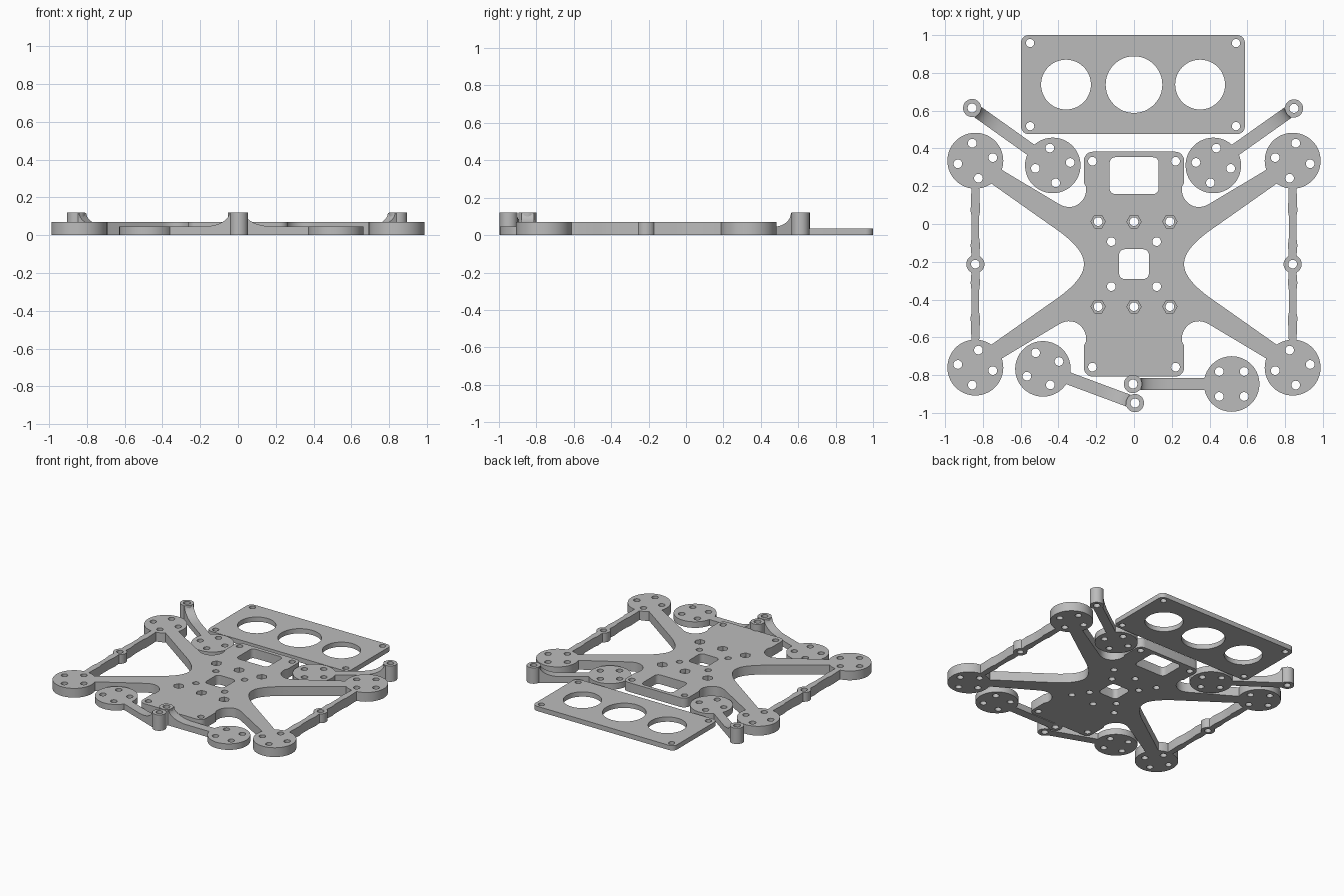
import bpy, bmesh, math
from mathutils import Matrix, Vector
from mathutils.geometry import interpolate_bezier

if "Cube" in bpy.data.objects:
    bpy.data.objects.remove(bpy.data.objects["Cube"])

grey = bpy.data.materials.new("grey_plastic")
grey.diffuse_color = (0.5, 0.5, 0.5, 1)
grey.use_nodes = True
grey.node_tree.nodes["Principled BSDF"].inputs["Base Color"].default_value = grey.diffuse_color


def arc(cx, cy, r, a0, a1, n):
    """Points on an arc, angles in degrees."""
    angles = [math.radians(a0 + (a1 - a0) * i / n) for i in range(n + 1)]
    return [(cx + r * math.cos(a), cy + r * math.sin(a)) for a in angles]


def circle(cx, cy, r, n=32, turn=0):
    return arc(cx, cy, r, turn, turn + 360, n)[:-1]


def rounded_rect(x0, x1, y0, y1, r):
    pts = []
    for cx, cy, a in ((x1 - r, y1 - r, 0), (x0 + r, y1 - r, 90),
                      (x0 + r, y0 + r, 180), (x1 - r, y0 + r, 270)):
        pts += arc(cx, cy, r, a, a + 90, 6)
    return pts


def bezier(a, b, c, d, n=14):
    return [(p.x, p.y) for p in interpolate_bezier(*[Vector(v) for v in (a, b, c, d)], n)]


def flip(pts, sx, sy):
    return [(x * sx, y * sy) for x, y in pts]


def slab(name, loops, z0, z1, place=Matrix()):
    """Extrude an outline with holes from z0 to z1, then place it."""
    cu = bpy.data.curves.new(name, 'CURVE')
    cu.dimensions, cu.fill_mode, cu.extrude = '2D', 'BOTH', (z1 - z0) / 2
    for pts in loops:
        clean = [p for i, p in enumerate(pts) if math.dist(p, pts[i - 1]) > 1e-4]
        sp = cu.splines.new('POLY')
        sp.points.add(len(clean) - 1)
        for q, p in zip(sp.points, clean):
            q.co = (p[0], p[1], 0, 1)
        sp.use_cyclic_u = True
    temp = bpy.data.objects.new("temp", cu)
    bpy.context.collection.objects.link(temp)
    dg = bpy.context.evaluated_depsgraph_get()
    me = bpy.data.meshes.new_from_object(temp.evaluated_get(dg))
    bpy.data.objects.remove(temp)
    me.name = name
    bm = bmesh.new()
    bm.from_mesh(me)
    bmesh.ops.remove_doubles(bm, verts=bm.verts, dist=1e-5)
    bmesh.ops.recalc_face_normals(bm, faces=bm.faces)
    bm.transform(place @ Matrix.Translation((0, 0, (z0 + z1) / 2)))
    bm.to_mesh(me)
    bm.free()
    ob = bpy.data.objects.new(name, me)
    bpy.context.collection.objects.link(ob)
    finish(me)
    return ob


def finish(me):
    me.materials.clear()
    me.materials.append(grey)
    me.shade_smooth()
    me.set_sharp_from_angle(angle=math.radians(30))


# --- Main frame: deck, four arms, motor mounts and side bars -------------
MX, MY, MR = 0.84, 0.5475, 0.148
bar = [(0.021, 0.40), (0.025, 0.28), (0.019, 0.25), (0.019, 0.15), (0.025, 0.10), (0.021, 0.05)]

quarter = arc(0.219, 0.549, 0.046, 90, 0, 6)
quarter += [(0.265, 0.43), (0.254, 0.41)]
quarter += bezier((0.254, 0.39), (0.254, 0.335), (0.32, 0.27), (0.40, 0.32))
quarter += arc(MX, MY, MR, 199, -82, 44)
quarter += [(MX + w, u) for w, u in bar[1:]]
quarter += arc(MX, 0, 0.048, 62, 0, 6)
outline = (quarter + flip(quarter, 1, -1)[::-1]
           + flip(quarter, -1, -1) + flip(quarter, -1, 1)[::-1])

# Open window between the arms and the side bar
half = arc(MX, 0, 0.048, 180, 118, 6)
half += [(MX - w, u) for w, u in bar[:0:-1]]
half += arc(MX, MY, MR, 262, 235, 5)
half += bezier((0.444, 0.207), (0.34, 0.137), (0.265, 0.07), (0.265, 0))
window = half + flip(half, 1, -1)[::-1]

holes = [window, flip(window, -1, 1),
         rounded_rect(-0.129, 0.131, 0.371, 0.566, 0.03),
         rounded_rect(-0.079, 0.079, -0.079, 0.079, 0.03)]
for sx in (-1, 1):
    holes.append(circle(sx * MX, 0, 0.023, 24))
    for sy in (-1, 1):
        for k in range(4):
            mount_hole = arc(MX, MY, 0.094, 80 + 90 * k, 80 + 90 * k, 1)[0]
            holes.append(circle(sx * mount_hole[0], sy * mount_hole[1], 0.023, 24))
        holes.append(circle(sx * 0.22, sy * 0.545, 0.023, 24))
        holes.append(circle(sx * 0.12, sy * 0.119, 0.023, 24))
nuts = [(x, y) for x in (-0.19, 0, 0.19) for y in (-0.225, 0.225)]
holes += [circle(x, y, 0.023, 24) for x, y in nuts]

shift = Matrix.Translation((0, -0.2125, 0))
frame = slab("frame", [outline] + holes, 0, 0.07, shift)

# Hexagonal nut pockets sunk into the deck
cutter = slab("nut_pocket_cutter", [circle(x, y, 0.038, 6) for x, y in nuts], 0.04, 0.1, shift)
cutter.hide_render = True
mod = frame.modifiers.new("nut_pockets", 'BOOLEAN')
mod.operation, mod.solver, mod.object = 'DIFFERENCE', 'EXACT', cutter
dg = bpy.context.evaluated_depsgraph_get()
cut = bpy.data.meshes.new_from_object(frame.evaluated_get(dg))
frame.modifiers.clear()
frame.data = cut
finish(cut)
bpy.data.objects.remove(cutter)

# --- Cover plate with three round openings --------------------------------
cover = [rounded_rect(-0.598, 0.587, 0.476, 1.0, 0.04),
         circle(-0.36, 0.738, 0.132, 48), circle(0, 0.738, 0.15, 48), circle(0.35, 0.738, 0.132, 48)]
cover += [circle(x, y, 0.022, 24) for x in (-0.55, 0.54) for y in (0.518, 0.958)]
slab("cover_plate", cover, 0, 0.036)

# --- Landing legs: foot disc, ramped arm and post ---------------------------
legs = (("back_left", (-0.43, 0.31), (-0.857, 0.614)),
        ("back_right", (0.42, 0.31), (0.847, 0.612)),
        ("front_left", (-0.482, -0.767), (0.005, -0.948)),
        ("front_right", (0.517, -0.847), (-0.006, -0.847)))
for name, foot, post in legs:
    length = math.dist(foot, post)
    angle = math.atan2(post[1] - foot[1], post[0] - foot[0])
    place = Matrix.Translation((*foot, 0)) @ Matrix.Rotation(angle, 4, 'Z')
    disc = [circle(0, 0, 0.147, 56)]
    disc += [circle(sx * 0.066, sy * 0.066, 0.023, 24) for sx in (-1, 1) for sy in (-1, 1)]
    slab(name + "_leg_disc", disc, 0, 0.046, place)
    # Side profile of the arm, sweeping up to the post
    end = length - 0.042
    ramp = [(end - 0.15 + 0.15 * math.sin(t), 0.119 - 0.073 * math.cos(t))
            for t in (math.radians(9 * i) for i in range(11))]
    side = [(0.14, 0)] + [(0.14, 0.046)] + ramp + [(length - 0.03, 0.119), (length - 0.03, 0)]
    slab(name + "_leg_arm", [side], -0.033, 0.033, place @ Matrix.Rotation(math.pi / 2, 4, 'X'))
    tube = [circle(length, 0, 0.048, 32), circle(length, 0, 0.024, 24)]
    slab(name + "_leg_post", tube, 0, 0.12, place)
